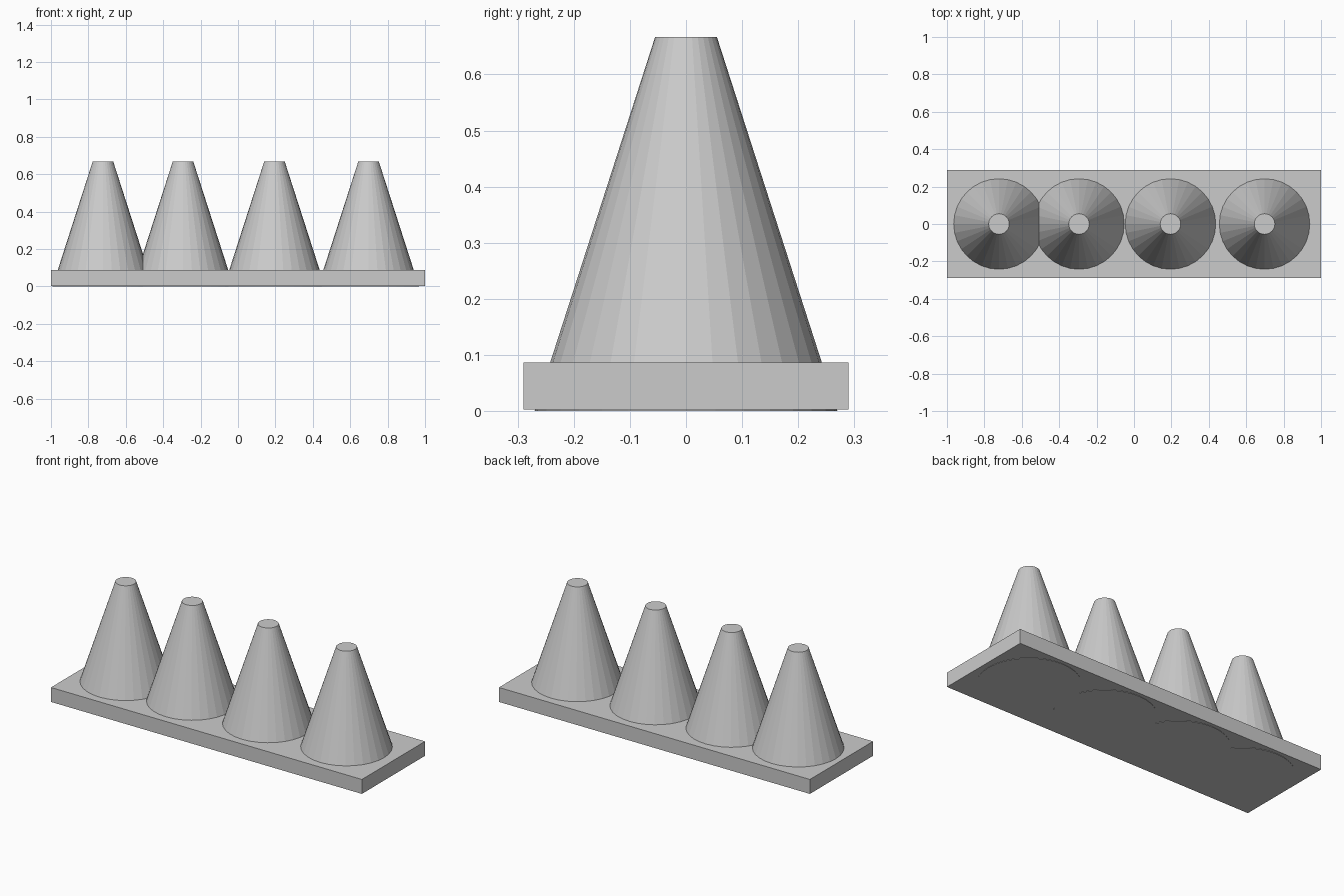
import bpy

if "Cube" in bpy.data.objects:
    bpy.data.objects.remove(bpy.data.objects["Cube"], do_unlink=True)

# One plain grey for everything
grey = bpy.data.materials.new("plain_grey")
grey.use_nodes = True
colour = (0.6, 0.6, 0.6, 1)
grey.diffuse_color = colour
grey.node_tree.nodes["Principled BSDF"].inputs["Base Color"].default_value = colour


def finish(name):
    obj = bpy.context.object
    obj.name = name
    obj.data.materials.append(grey)
    return obj


# Base slab, lifted slightly so the cones poke through underneath
BOTTOM, TOP = 0.003, 0.087
bpy.ops.mesh.primitive_cube_add(size=1, location=(0, 0, (BOTTOM + TOP) / 2))
slab = finish("base_slab")
slab.scale = (2, 0.58, TOP - BOTTOM)

# Row of flat-topped cones running through the slab
HEIGHT = 0.667
for i, x in enumerate((-0.722, -0.294, 0.195, 0.698), 1):
    bpy.ops.mesh.primitive_cone_add(vertices=32, radius1=0.27, radius2=0.055,
                                    depth=HEIGHT, location=(x, 0, HEIGHT / 2))
    finish(f"cone_{i}")
